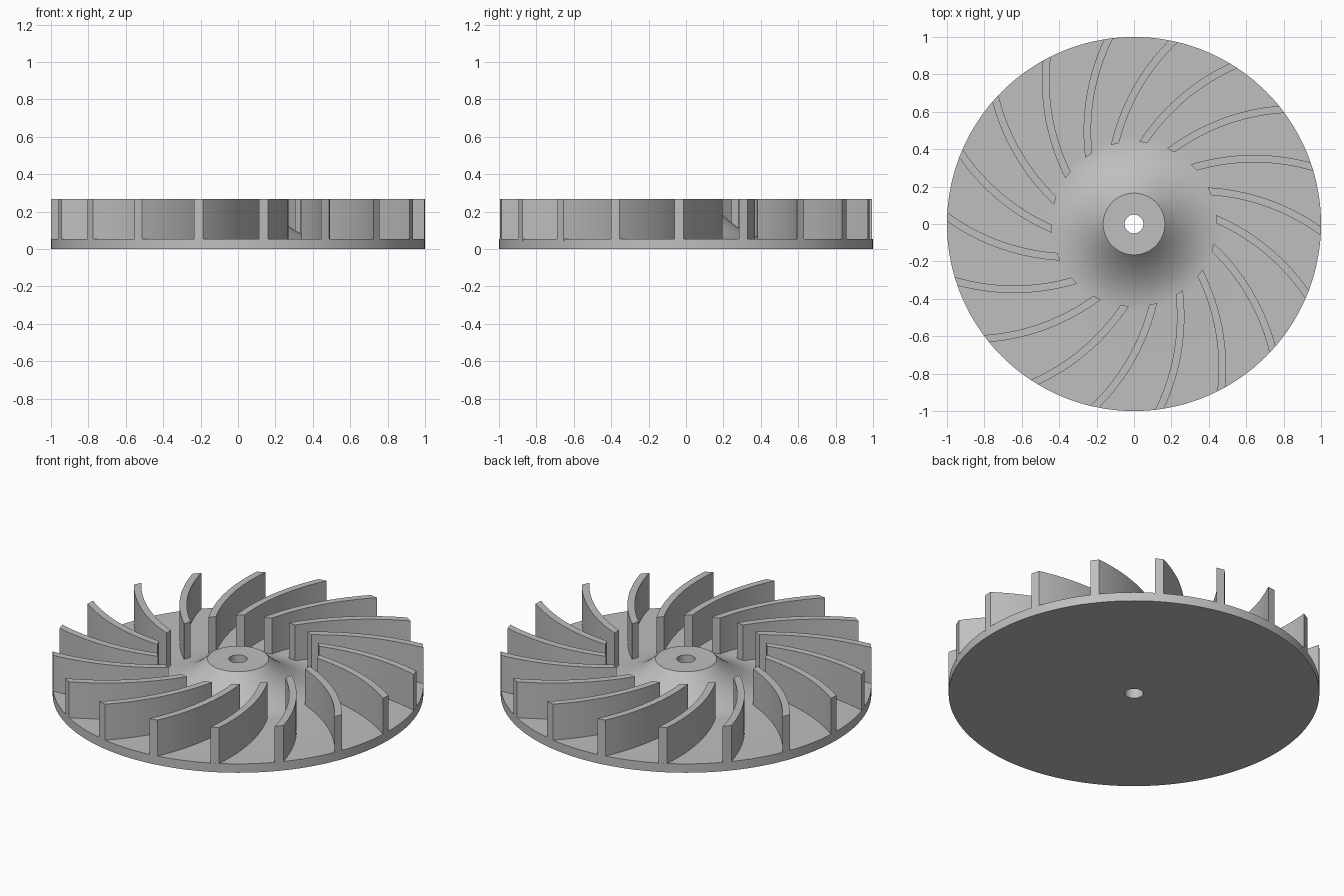
import bpy
import bmesh
import math
from mathutils import Matrix, Vector

cube = bpy.data.objects.get("Cube")
if cube:
    bpy.data.objects.remove(cube, do_unlink=True)

BLADES = 18
DISC_TOP, BLADE_TOP = 0.053, 0.267
HUB_R, HUB_TOP, FLARE_R, BORE_R = 0.165, 0.212, 0.47, 0.05
INNER_R, OUTER_R = 0.44, 1.0

grey = bpy.data.materials.new("plain grey")
grey.use_nodes = True
colour = (0.52, 0.52, 0.52, 1)
grey.diffuse_color = colour
grey.node_tree.nodes["Principled BSDF"].inputs["Base Color"].default_value = colour


def finish(bm, name):
    """Turn a bmesh into a smooth-shaded object with sharp edges kept."""
    bmesh.ops.recalc_face_normals(bm, faces=bm.faces)
    mesh = bpy.data.meshes.new(name)
    bm.to_mesh(mesh)
    bm.free()
    mesh.materials.append(grey)
    obj = bpy.data.objects.new(name, mesh)
    bpy.context.collection.objects.link(obj)
    bpy.ops.object.select_all(action="DESELECT")
    obj.select_set(True)
    bpy.context.view_layer.objects.active = obj
    bpy.ops.object.shade_smooth_by_angle(angle=math.radians(30))
    return obj


# Back plate and flared hub: one closed profile turned about the shaft axis
profile = [(BORE_R, 0), (BORE_R, HUB_TOP)]
STEPS = 14
for i in range(STEPS + 1):
    t = i / STEPS
    profile.append((HUB_R + (FLARE_R - HUB_R) * t,
                    DISC_TOP + (HUB_TOP - DISC_TOP) * (1 - t) ** 2))
profile += [(OUTER_R, DISC_TOP), (OUTER_R, 0)]

bm = bmesh.new()
verts = [bm.verts.new((r, 0, z)) for r, z in profile]
edges = [bm.edges.new((v, verts[i - 1])) for i, v in enumerate(verts)]
bmesh.ops.spin(bm, geom=verts + edges, cent=(0, 0, 0), axis=(0, 0, 1),
               angle=math.tau, steps=144, use_merge=True)
bmesh.ops.remove_doubles(bm, verts=bm.verts, dist=0.0001)
finish(bm, "back_plate_and_hub")


# Curved blade: two concentric arcs trimmed by the inner and outer circles
def polar(r, degrees):
    a = math.radians(degrees)
    return Vector((r * math.cos(a), r * math.sin(a)))


root, tip = polar(INNER_R, 43.4), polar(OUTER_R, 17.8)
chord = tip - root
sag, thickness = 0.045, 0.04
radius = chord.length ** 2 / (8 * sag) + sag / 2
normal = Vector((-chord.y, chord.x)).normalized()
centre = (root + tip) / 2 - normal * (radius - sag)


def arc(r, count=16):
    d = centre.length
    phi = math.atan2(centre.y, centre.x)
    start, end = [phi + math.acos((lim ** 2 - d ** 2 - r ** 2) / (2 * d * r))
                  for lim in (INNER_R, OUTER_R)]
    angles = [start + (end - start) * i / count for i in range(count + 1)]
    return [centre + Vector((math.cos(a), math.sin(a))) * r for a in angles]


outline = arc(radius + thickness / 2) + arc(radius - thickness / 2)[::-1]
bm = bmesh.new()
base = bm.faces.new([bm.verts.new((p.x, p.y, DISC_TOP - 0.01)) for p in outline])
top = bmesh.ops.extrude_face_region(bm, geom=[base], use_keep_orig=True)
for v in top["geom"]:
    if isinstance(v, bmesh.types.BMVert):
        v.co.z = BLADE_TOP
blade = finish(bm, "blade_01")

# Remaining blades around the plate
for i in range(1, BLADES):
    copy = blade.copy()
    copy.name = f"blade_{i + 1:02d}"
    copy.matrix_world = Matrix.Rotation(math.tau * i / BLADES, 4, "Z")
    bpy.context.collection.objects.link(copy)
